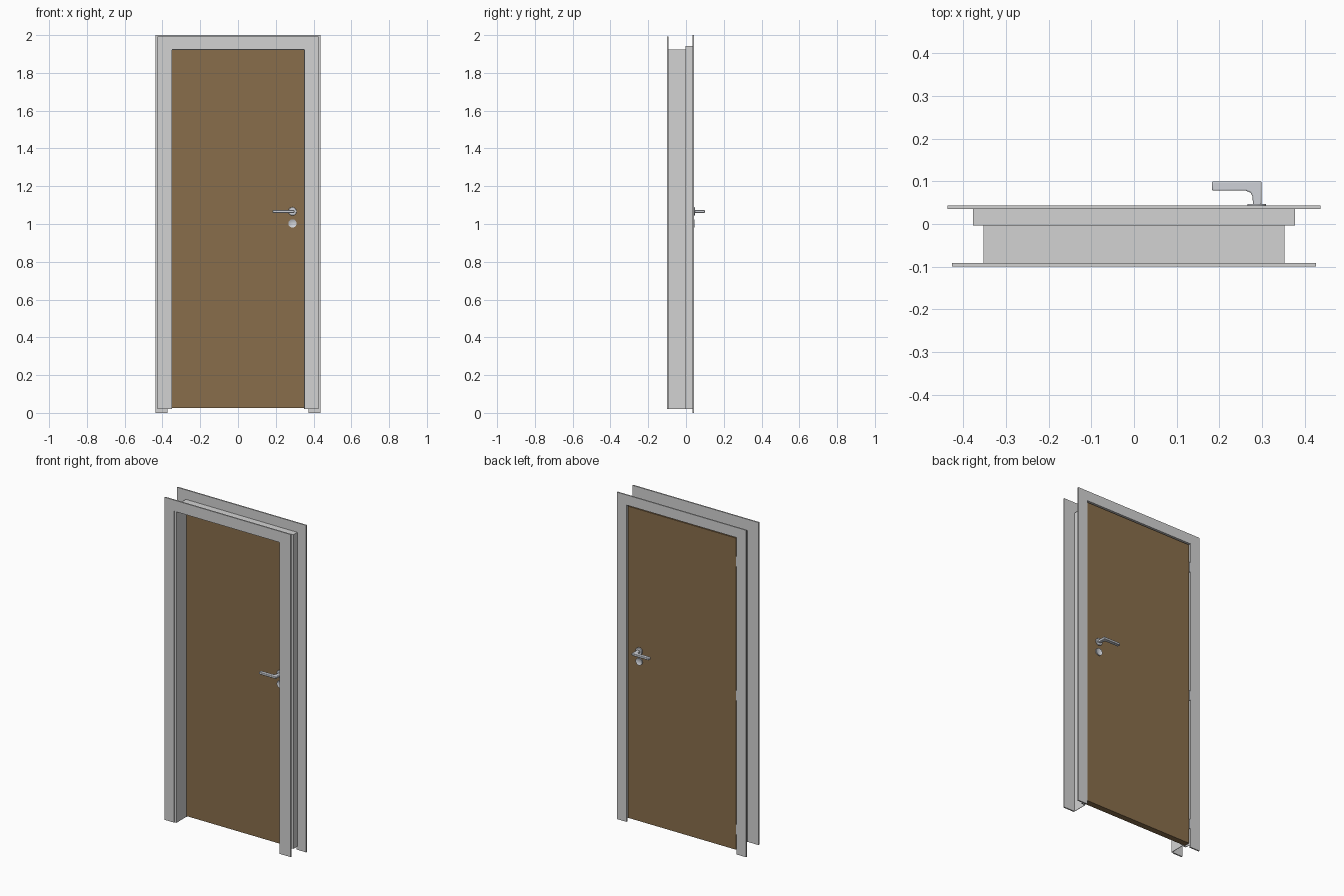
import bpy, bmesh, math
from mathutils import Matrix

if "Cube" in bpy.data.objects:
    bpy.data.objects.remove(bpy.data.objects["Cube"])


def material(name, rgb):
    m = bpy.data.materials.new(name)
    m.diffuse_color = (*rgb, 1)
    m.use_nodes = True
    m.node_tree.nodes["Principled BSDF"].inputs["Base Color"].default_value = m.diffuse_color
    return m


GREY = material("frame grey", (0.65, 0.65, 0.65))
BROWN = material("wood brown", (0.25, 0.155, 0.07))
METAL = material("satin metal", (0.62, 0.64, 0.68))


def finish(name, bm, mat, smooth=False, bevel=0):
    bmesh.ops.recalc_face_normals(bm, faces=bm.faces)
    me = bpy.data.meshes.new(name)
    bm.to_mesh(me)
    bm.free()
    me.materials.append(mat)
    ob = bpy.data.objects.new(name, me)
    bpy.context.collection.objects.link(ob)
    if bevel:
        mod = ob.modifiers.new("bevel", 'BEVEL')
        mod.width, mod.segments = bevel, 2
    if smooth:
        bpy.ops.object.select_all(action='DESELECT')
        ob.select_set(True)
        bpy.context.view_layer.objects.active = ob
        bpy.ops.object.shade_smooth_by_angle(angle=math.radians(35))
    return ob


def prism(bm, pts, place, a, b):
    """Extrude outline pts from level a to b; place maps (u, v, level) to xyz."""
    lo = [bm.verts.new(place(u, v, a)) for u, v in pts]
    hi = [bm.verts.new(place(u, v, b)) for u, v in pts]
    bm.faces.new(lo)
    bm.faces.new(hi[::-1])
    n = len(pts)
    for i in range(n):
        bm.faces.new((lo[i], lo[(i + 1) % n], hi[(i + 1) % n], hi[i]))


def surround(name, left, right, top, out_x, out_top, bottom, y0, y1):
    """Two uprights and a header, mitred at the corners."""
    def xz(u, v, w):
        return (u, w, v)
    bm = bmesh.new()
    xl, xr = (out_x, out_x) if not isinstance(out_x, tuple) else out_x
    prism(bm, [(-xl, bottom), (-left, bottom), (-left, top), (-xl, out_top)], xz, y0, y1)
    prism(bm, [(xr, bottom), (right, bottom), (right, top), (xr, out_top)], xz, y0, y1)
    prism(bm, [(-xl, out_top), (-left, top), (right, top), (xr, out_top)], xz, y0, y1)
    return finish(name, bm, GREY)


def box(name, x0, x1, y0, y1, z0, z1, mat):
    bm = bmesh.new()
    prism(bm, [(x0, y0), (x1, y0), (x1, y1), (x0, y1)], lambda u, v, w: (u, v, w), z0, z1)
    return finish(name, bm, mat)


# Casings, liner and rebate of the frame
surround("front_casing", 0.364, 0.352, 1.925, 0.427, 1.993, 0.02, -0.100, -0.092)
surround("back_casing", 0.373, 0.373, 1.938, 0.437, 2.0, 0.0, 0.035, 0.043)
surround("liner", 0.350, 0.350, 1.921, 0.353, 1.925, 0.02, -0.092, 0.0)
surround("door_stop", 0.350, 0.350, 1.921, 0.377, 1.942, 0.02, -0.003, 0.0)
surround("rebate", 0.373, 0.373, 1.938, 0.377, 1.942, 0.02, 0.0, 0.036)
box("liner_return", -0.366, -0.350, -0.096, -0.092, 0.02, 1.925, GREY)

# Door leaf
box("door_leaf", -0.366, 0.366, 0.001, 0.038, 0.025, 1.931, BROWN)

# Hinges in the gap at the hanging side
for i, z in enumerate((0.15, 0.97, 1.79)):
    box(f"hinge_{i + 1}", -0.373, -0.366, 0.028, 0.041, z - 0.03, z + 0.03, METAL)


# Handle sets on both faces; side = 1 back, -1 front
LEVER = [(0.279, 0.004), (0.299, 0.004), (0.299, 0.062), (0.183, 0.062),
         (0.183, 0.040), (0.262, 0.040), (0.273, 0.036), (0.278, 0.026)]


def disc(bm, x, y0, y1, z, r):
    depth = abs(y1 - y0)
    mat = Matrix.Translation((x, (y0 + y1) / 2, z)) @ Matrix.Rotation(math.pi / 2, 4, 'X')
    bmesh.ops.create_cone(bm, cap_ends=True, segments=32, radius1=r, radius2=r,
                          depth=depth, matrix=mat)


for side, face, label in ((1, 0.038, "back"), (-1, 0.001, "front")):
    bm = bmesh.new()
    disc(bm, 0.288, face, face + side * 0.009, 1.067, 0.022)
    finish(f"{label}_rose", bm, METAL, True, 0.002)

    # Lever with a rounded inner elbow
    bm = bmesh.new()
    prism(bm, LEVER, lambda u, v, w: (u, face + side * v, w), 1.059, 1.073)
    finish(f"{label}_lever", bm, METAL, True, 0.003)

    # Keyhole plate with a recessed centre
    bm = bmesh.new()
    disc(bm, 0.288, face, face + side * 0.007, 1.003, 0.022)
    bm.normal_update()
    outer = [f for f in bm.faces if len(f.verts) > 4 and f.normal.y * side > 0.9]
    bmesh.ops.inset_region(bm, faces=outer, thickness=0.010)
    bmesh.ops.translate(bm, verts=outer[0].verts, vec=(0, -side * 0.005, 0))
    finish(f"{label}_keyhole_plate", bm, METAL, True)
